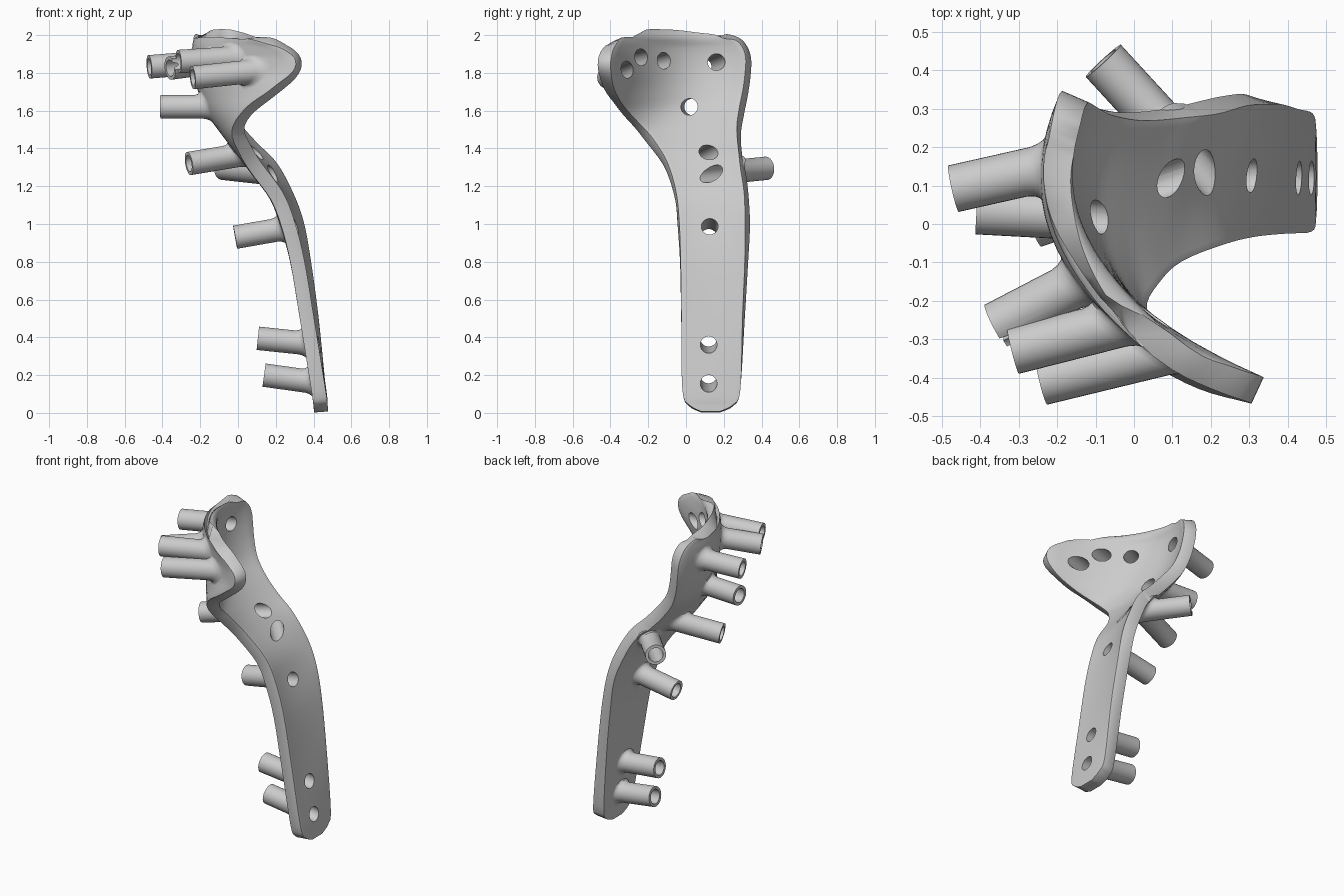
import bpy, bmesh, math
from mathutils import Vector
from mathutils.bvhtree import BVHTree

if "Cube" in bpy.data.objects:
    bpy.data.objects.remove(bpy.data.objects["Cube"])

# Plate mid-surface sections: z, then (x, y) of back edge, middle, front edge
ROWS = [
    (0.005, .44, .18, .44, .13, .44, .08),
    (0.04, .437, .25, .437, .13, .437, .015),
    (0.12, .428, .287, .43, .135, .426, -.018),
    (0.5, .39, .305, .37, .14, .365, -.025),
    (0.8, .35, .32, .32, .145, .315, -.03),
    (1.0, .315, .325, .265, .145, .265, -.04),
    (1.15, .26, .32, .21, .13, .205, -.055),
    (1.3, .18, .30, .105, .10, .095, -.10),
    (1.4, .08, .285, .02, .06, .035, -.16),
    (1.5, -.01, .28, -.06, .02, .0, -.24),
    (1.6, -.085, .295, -.12, -.02, .06, -.33),
    (1.7, -.125, .315, -.135, -.06, .19, -.40),
    (1.8, -.145, .328, -.14, -.085, .305, -.43),
    (1.88, -.155, .33, -.145, -.09, .315, -.43),
    (1.94, -.165, .31, -.15, -.08, .24, -.405),
    (1.98, -.175, .27, -.155, -.05, .12, -.35),
    (1.995, -.19, .20, -.185, .02, -.08, -.19),
]
# Guide tubes: open end point, then the point where the axis meets the plate
TUBES = [
    ((-.47, .092, 1.832), (-.19, .155, 1.855)),
    ((-.41, .035, 1.62), (-.13, .02, 1.62)),
    ((-.26, .0, 1.32), (.04, .10, 1.37)),
    ((-.08, .425, 1.295), (.145, .18, 1.27)),
    ((-.015, .12, .93), (.27, .125, .98)),
    ((.105, .12, .395), (.39, .12, .365)),
    ((.138, .12, .20), (.425, .12, .16)),
    ((-.36, -.265, 1.825), (-.11, -.135, 1.86)),
    ((-.315, -.33, 1.86), (.0, -.25, 1.88)),
    ((-.24, -.41, 1.775), (.09, -.33, 1.81)),
]
THICK, R_OUT, R_BORE, SIDES, STEPS, COLS = .075, .062, .044, 32, 4, 20


def spline(a, b, c, d, t):
    return [.5 * (2 * q + (r - p) * t + (2 * p - 5 * q + 4 * r - s) * t * t
                  + (3 * q - p - 3 * r + s) * t ** 3) for p, q, r, s in zip(a, b, c, d)]


def new_object(name, bm):
    mesh = bpy.data.meshes.new(name)
    bm.to_mesh(mesh)
    bm.free()
    ob = bpy.data.objects.new(name, mesh)
    bpy.context.collection.objects.link(ob)
    return ob


def lofted(name, rings):
    """Closed solid through a list of point rings."""
    bm = bmesh.new()
    vs = [[bm.verts.new(p) for p in ring] for ring in rings]
    for a, b in zip(vs, vs[1:]):
        for i in range(len(a)):
            j = (i + 1) % len(a)
            bm.faces.new((a[i], a[j], b[j], b[i]))
    for ring in (vs[0], vs[-1]):
        bm.faces.new(ring)
    bmesh.ops.recalc_face_normals(bm, faces=bm.faces)
    return new_object(name, bm)


# Curved plate surface
sections = []
last = len(ROWS) - 1
for i in range(last):
    quad = [ROWS[min(max(k, 0), last)] for k in range(i - 1, i + 3)]
    sections += [spline(*quad, k / STEPS) for k in range(STEPS)]
sections.append(ROWS[-1])

bm = bmesh.new()
grid = []
for z, ax, ay, mx, my, ex, ey in sections:
    row = []
    for c in range(COLS + 1):
        t = c / COLS
        wa, wm, we = (1 - t) * (1 - 2 * t), 4 * t * (1 - t), t * (2 * t - 1)
        row.append(bm.verts.new((wa * ax + wm * mx + we * ex, wa * ay + wm * my + we * ey, z)))
    grid.append(row)
for a, b in zip(grid, grid[1:]):
    for c in range(COLS):
        bm.faces.new((a[c], a[c + 1], b[c + 1], b[c]))
bm.normal_update()
surface = BVHTree.FromBMesh(bm)
plate = new_object("guide_plate", bm)

solid = plate.modifiers.new("thickness", 'SOLIDIFY')
solid.thickness, solid.offset = THICK, 0
bevel = plate.modifiers.new("soft_rim", 'BEVEL')
bevel.width, bevel.segments = .012, 2
bevel.limit_method, bevel.angle_limit = 'ANGLE', math.radians(50)

# Guide tubes with flared feet that follow the plate, and their bores
helpers, bores = [], []
for n, (end, foot) in enumerate(TUBES):
    end, foot = Vector(end), Vector(foot)
    axis = (foot - end).normalized()
    side = axis.cross(Vector((0, 0, 1))).normalized()
    up = side.cross(axis)
    hit = surface.ray_cast(end, axis)
    depth = hit[3] if hit[0] else (foot - end).length

    def ring(r, lift, on_plate=True):
        pts = []
        for k in range(SIDES):
            a = 2 * math.pi * k / SIDES
            p = end + (side * math.cos(a) + up * math.sin(a)) * r
            d = 0
            if on_plate:
                loc, nor, idx, dist = surface.ray_cast(p, axis)
                d = depth if loc is None else dist
                if lift is not None:
                    gap = .035 / max(abs(nor.dot(axis)), .5) if loc else .04
                    d -= gap + lift
            pts.append(p + axis * d)
        return pts

    helpers.append(lofted("guide_tube_%d" % n, [
        ring(.086, None), ring(.086, 0), ring(.074, .008), ring(.066, .022),
        ring(R_OUT, .042), ring(R_OUT, 0, False)]))

    circle = [(side * math.cos(2 * math.pi * k / SIDES) + up * math.sin(2 * math.pi * k / SIDES)) * R_BORE
              for k in range(SIDES)]
    bores.append(lofted("bore_cutter_%d" % n, [
        [end - axis * .03 + c for c in circle],
        [end + axis * (depth + .12) + c for c in circle]]))

for group, op in ((helpers, 'UNION'), (bores, 'DIFFERENCE')):
    for ob in group:
        ob.hide_render = True
        mod = plate.modifiers.new(ob.name, 'BOOLEAN')
        mod.operation, mod.solver, mod.object = op, 'EXACT', ob

# Apply everything and remove the helper solids
bpy.context.view_layer.update()
deps = bpy.context.evaluated_depsgraph_get()
final = bpy.data.meshes.new_from_object(plate.evaluated_get(deps))
plate.modifiers.clear()
plate.data = final
for ob in helpers + bores:
    bpy.data.objects.remove(ob)

bpy.ops.object.select_all(action='DESELECT')
plate.select_set(True)
bpy.context.view_layer.objects.active = plate
bpy.ops.object.shade_smooth_by_angle(angle=math.radians(35))
